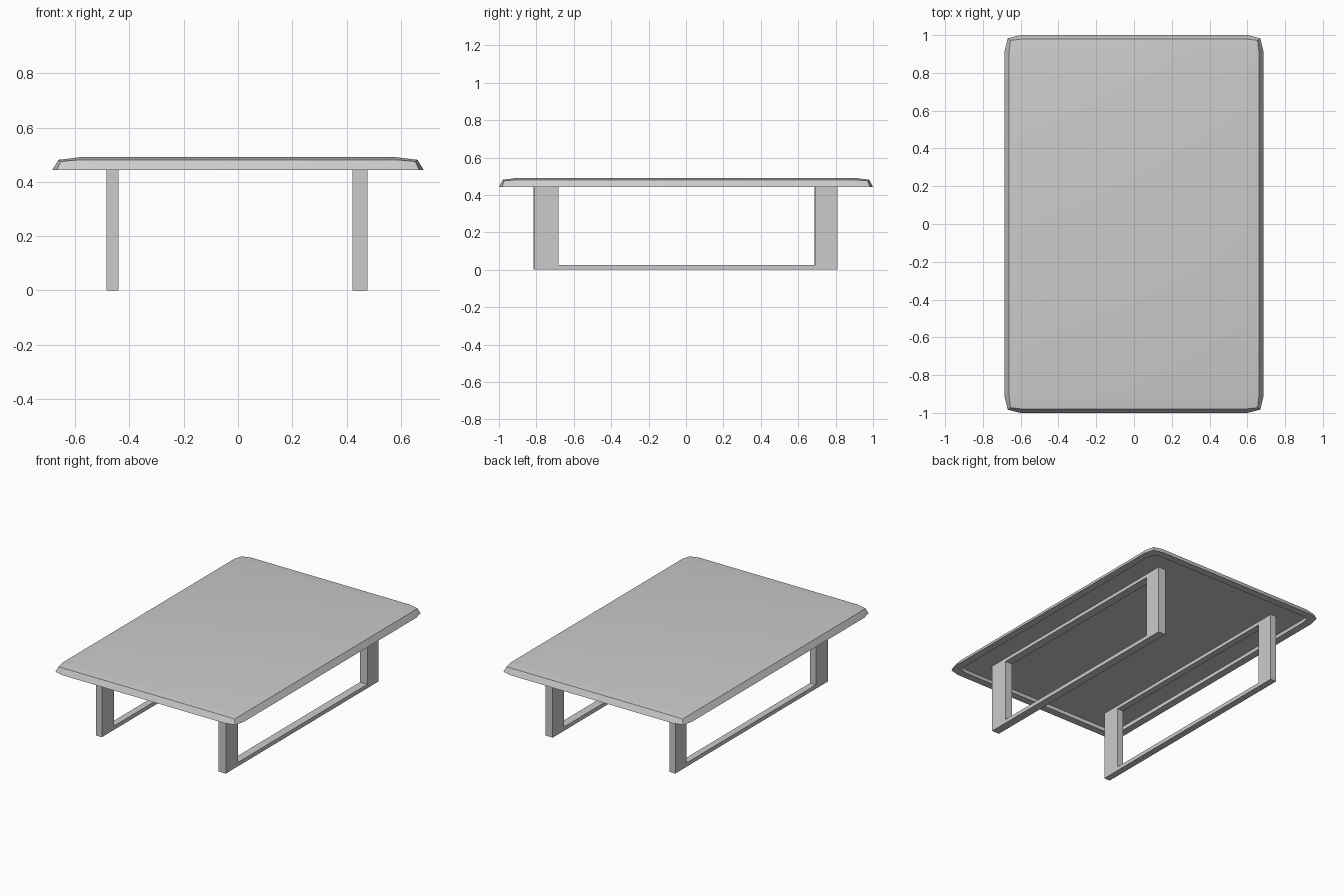
import bpy
import bmesh
import math

if "Cube" in bpy.data.objects:
    bpy.data.objects.remove(bpy.data.objects["Cube"], do_unlink=True)

grey = bpy.data.materials.new("light grey")
grey.use_nodes = True
colour = (0.6, 0.6, 0.6, 1)
grey.diffuse_color = colour
grey.node_tree.nodes["Principled BSDF"].inputs["Base Color"].default_value = colour


def add_object(name, bm):
    bmesh.ops.recalc_face_normals(bm, faces=bm.faces)
    mesh = bpy.data.meshes.new(name)
    bm.to_mesh(mesh)
    bm.free()
    mesh.materials.append(grey)
    obj = bpy.data.objects.new(name, mesh)
    bpy.context.scene.collection.objects.link(obj)
    return obj


def ring(bm, half_x, half_y, z, corner, cut, drop=0.0):
    """Rectangle with a softened three-point corner at each end."""
    verts = []
    for sx, sy in ((1, 1), (-1, 1), (-1, -1), (1, -1)):
        pts = [(half_x, half_y - corner, z),
               (half_x - cut, half_y - cut, z - drop),
               (half_x - corner, half_y, z)]
        if sx * sy < 0:
            pts.reverse()
        verts += [bm.verts.new((sx * x, sy * y, pz)) for x, y, pz in pts]
    return verts


def bridge(bm, a, b):
    for i in range(len(a)):
        j = (i + 1) % len(a)
        bm.faces.new((a[i], a[j], b[j], b[i]))


# Table top: gently crowned slab with sloping edges and a hollow underside
bm = bmesh.new()
recess = ring(bm, 0.635, 0.95, 0.468, 0.055, 0.012)
lip = ring(bm, 0.635, 0.95, 0.443, 0.055, 0.012)
rim = ring(bm, 0.685, 1.0, 0.443, 0.085, 0.017)
edge = ring(bm, 0.662, 0.98, 0.481, 0.075, 0.008, 0.006)
for a, b in ((recess, lip), (lip, rim), (rim, edge)):
    bridge(bm, a, b)
bm.faces.new(recess)
crown = [bm.verts.new((sx * 0.58, sy * 0.905, 0.491))
         for sx, sy in ((1, 1), (-1, 1), (-1, -1), (1, -1))]
bm.faces.new(crown)
for i in range(4):
    a, b, c = edge[3 * i:3 * i + 3]
    n = (i + 1) % 4
    bm.faces.new((a, b, c, crown[i]))
    bm.faces.new((c, edge[3 * n], crown[n], crown[i]))
top = add_object("table_top", bm)
bpy.ops.object.select_all(action="DESELECT")
bpy.context.view_layer.objects.active = top
top.select_set(True)
bpy.ops.object.shade_smooth_by_angle(angle=math.radians(30))


# Leg frames: closed rectangular loops running front to back
def leg_frame(name, x0, x1, y0, y1):
    bm = bmesh.new()
    outer = [(y0, 0), (y1, 0), (y1, 0.468), (y0, 0.468)]
    inner = [(y0 + 0.13, 0.026), (y1 - 0.12, 0.026),
             (y1 - 0.12, 0.445), (y0 + 0.13, 0.445)]
    loops = [[bm.verts.new((x, y, z)) for y, z in pts]
             for x, pts in ((x0, outer), (x1, outer), (x1, inner), (x0, inner))]
    for k in range(4):
        bridge(bm, loops[k], loops[(k + 1) % 4])
    add_object(name, bm)


leg_frame("left_leg_frame", 0.423, 0.478, -0.812, 0.81)
leg_frame("right_leg_frame", -0.485, -0.441, -0.815, 0.806)
